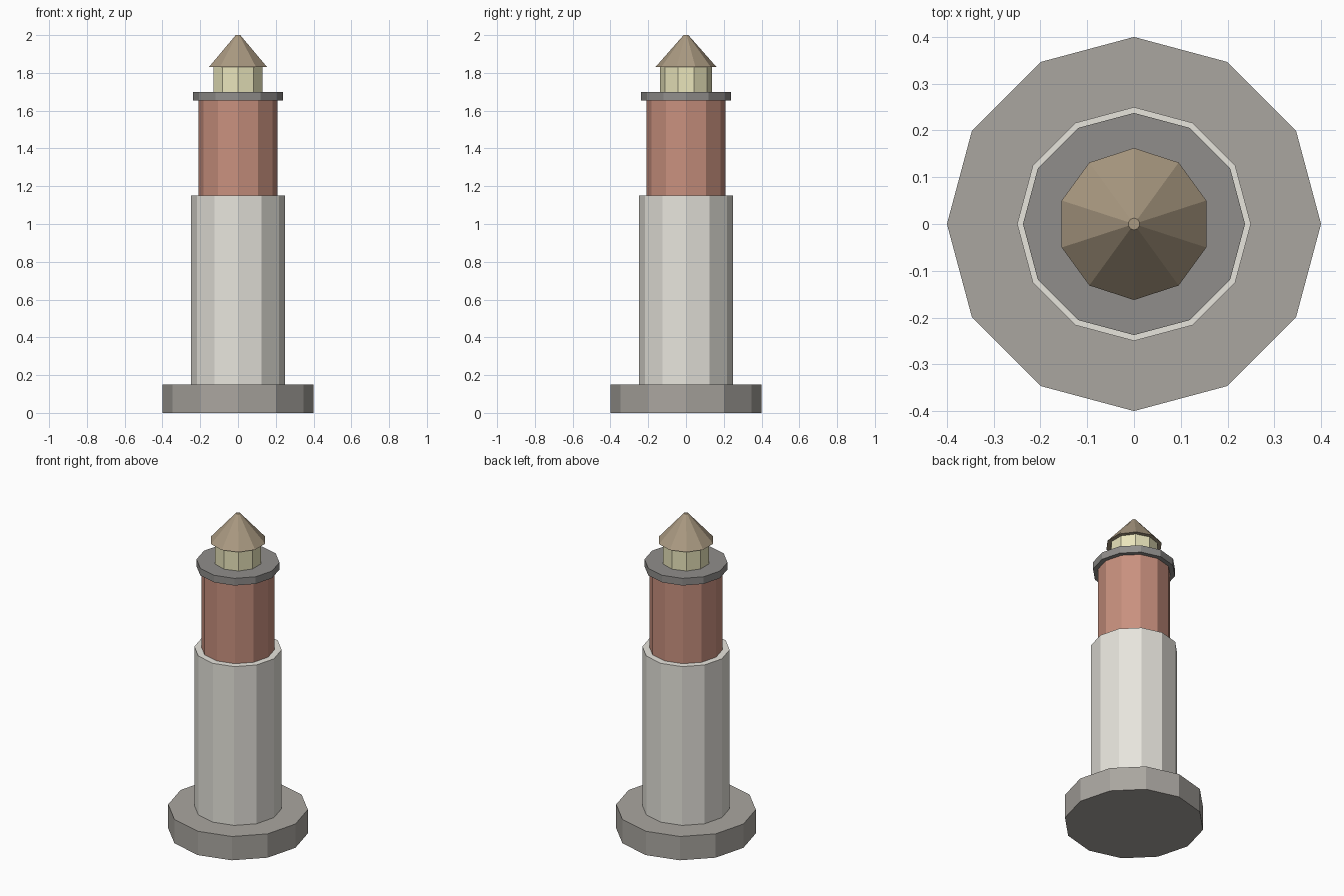
import bpy, bmesh, math

if "Cube" in bpy.data.objects:
    bpy.data.objects.remove(bpy.data.objects["Cube"])


def material(name, rgb):
    mat = bpy.data.materials.new(name)
    mat.diffuse_color = (*rgb, 1.0)
    mat.use_nodes = True
    mat.node_tree.nodes["Principled BSDF"].inputs["Base Color"].default_value = mat.diffuse_color
    return mat


def frustum(name, sides, r_bottom, r_top, z_bottom, z_top, mat):
    """Flat-shaded prism or cone with one corner pointing along +y."""
    bm = bmesh.new()
    rings = []
    for r, z in ((r_bottom, z_bottom), (r_top, z_top)):
        angles = [math.pi / 2 + math.tau * i / sides for i in range(sides)]
        rings.append([bm.verts.new((r * math.cos(a), r * math.sin(a), z)) for a in angles])
    low, high = rings
    for i in range(sides):
        j = (i + 1) % sides
        bm.faces.new((low[i], low[j], high[j], high[i]))
    bm.faces.new(low[::-1])
    bm.faces.new(high)
    mesh = bpy.data.meshes.new(name)
    bm.to_mesh(mesh)
    bm.free()
    mesh.materials.append(mat)
    obj = bpy.data.objects.new(name, mesh)
    bpy.context.collection.objects.link(obj)
    return obj


stone = material("stone", (0.40, 0.38, 0.35))
white = material("white_paint", (0.80, 0.78, 0.72))
red = material("red_paint", (0.58, 0.28, 0.21))
iron = material("dark_metal", (0.28, 0.27, 0.26))
glass = material("lantern_glass", (0.82, 0.78, 0.50))
roof = material("roof_tan", (0.40, 0.32, 0.22))

# Foundation and the two tower stages
frustum("foundation", 12, 0.40, 0.40, 0.00, 0.15, stone)
frustum("lower_tower", 12, 0.25, 0.25, 0.15, 1.15, white)
frustum("upper_tower", 12, 0.21, 0.21, 1.15, 1.655, red)

# Gallery deck, ten-sided lantern room and roof
frustum("gallery_deck", 12, 0.2375, 0.2375, 1.655, 1.70, iron)
frustum("lantern_room", 10, 0.1375, 0.1375, 1.70, 1.83, glass)
frustum("lantern_roof", 10, 0.1625, 0.0125, 1.83, 2.00, roof)
